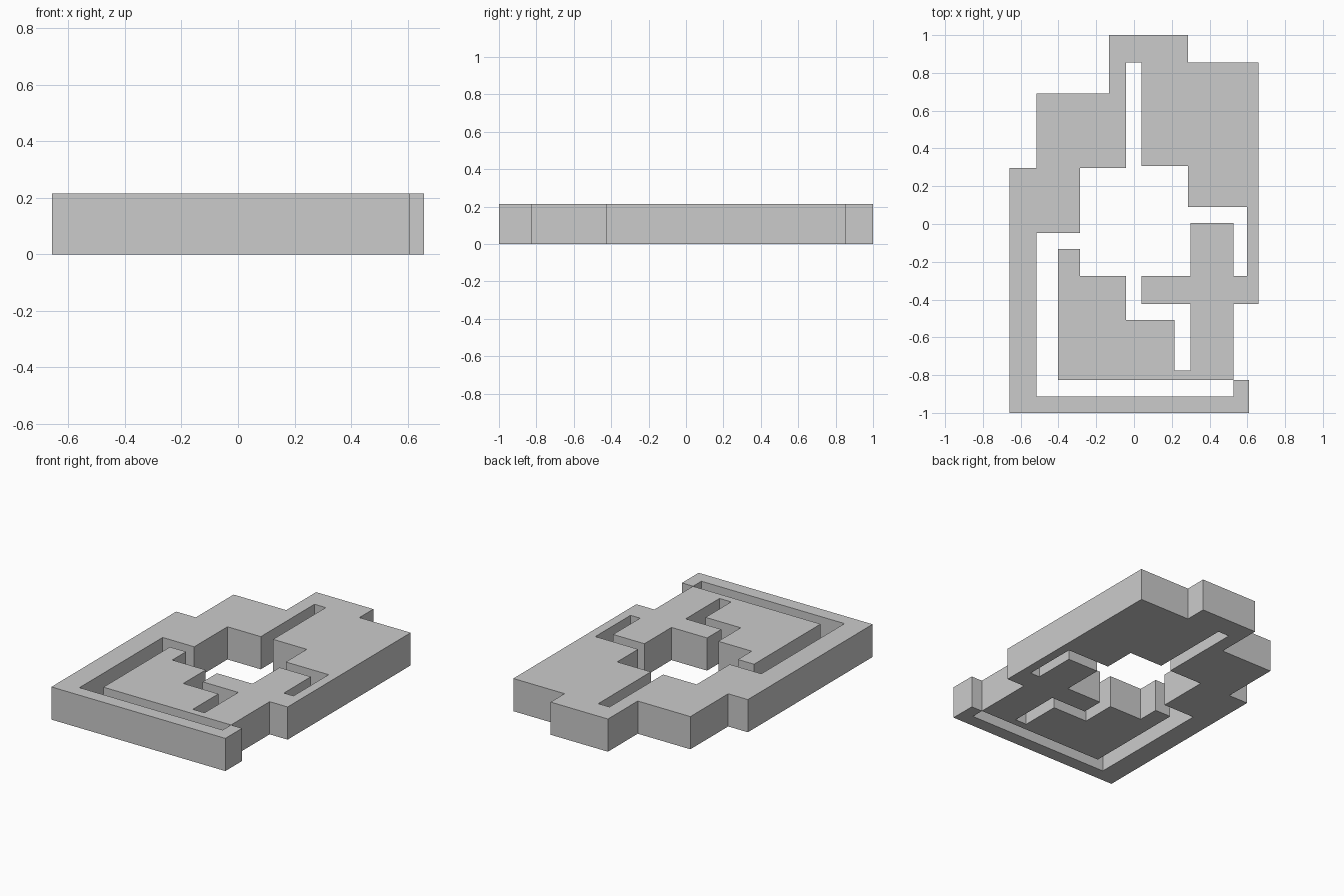
import bpy, bmesh

if "Cube" in bpy.data.objects:
    bpy.data.objects.remove(bpy.data.objects["Cube"])

HEIGHT = 0.215
START = (-0.132, 1.0)

# Right-angled outline: each number is the next x, then the next y, and so on.
OUTER_RIGHT = [0.285, 0.855, 0.658, -0.424, 0.527, -0.825]
INNER_ISLAND = [-0.402, -0.133, -0.285, -0.276, -0.042, -0.509, 0.214, -0.775,
                0.299, -0.424, 0.04, -0.276, 0.299, 0.005, 0.527, -0.276]
INNER_RING = [0.597, 0.09, 0.285, 0.308, 0.04, 0.855, -0.042, 0.297,
              -0.285, -0.048, -0.515, -0.912, 0.527, -0.826]
OUTER_LEFT = [0.608, -1.0, -0.658, 0.297, -0.515, 0.69, -0.132]


def right_angle_path(start, steps):
    """Turn alternating x / y targets into corner points."""
    x, y = start
    points = [(x, y)]
    for i, value in enumerate(steps):
        if i % 2 == 0:
            x = value
        else:
            y = value
        points.append((x, y))
    return points


def extruded_plate(name, points, height):
    bm = bmesh.new()
    face = bm.faces.new([bm.verts.new((x, y, 0)) for x, y in points])
    top = bmesh.ops.extrude_face_region(bm, geom=[face], use_keep_orig=True)["geom"]
    verts = [g for g in top if isinstance(g, bmesh.types.BMVert)]
    bmesh.ops.translate(bm, verts=verts, vec=(0, 0, height))
    bmesh.ops.recalc_face_normals(bm, faces=bm.faces)
    mesh = bpy.data.meshes.new(name)
    bm.to_mesh(mesh)
    bm.free()
    obj = bpy.data.objects.new(name, mesh)
    bpy.context.collection.objects.link(obj)
    return obj


# Stepped plate with its winding slot
outline = right_angle_path(START, OUTER_RIGHT + INNER_ISLAND + INNER_RING + OUTER_LEFT)
extruded_plate("slotted_plate", outline, HEIGHT)
